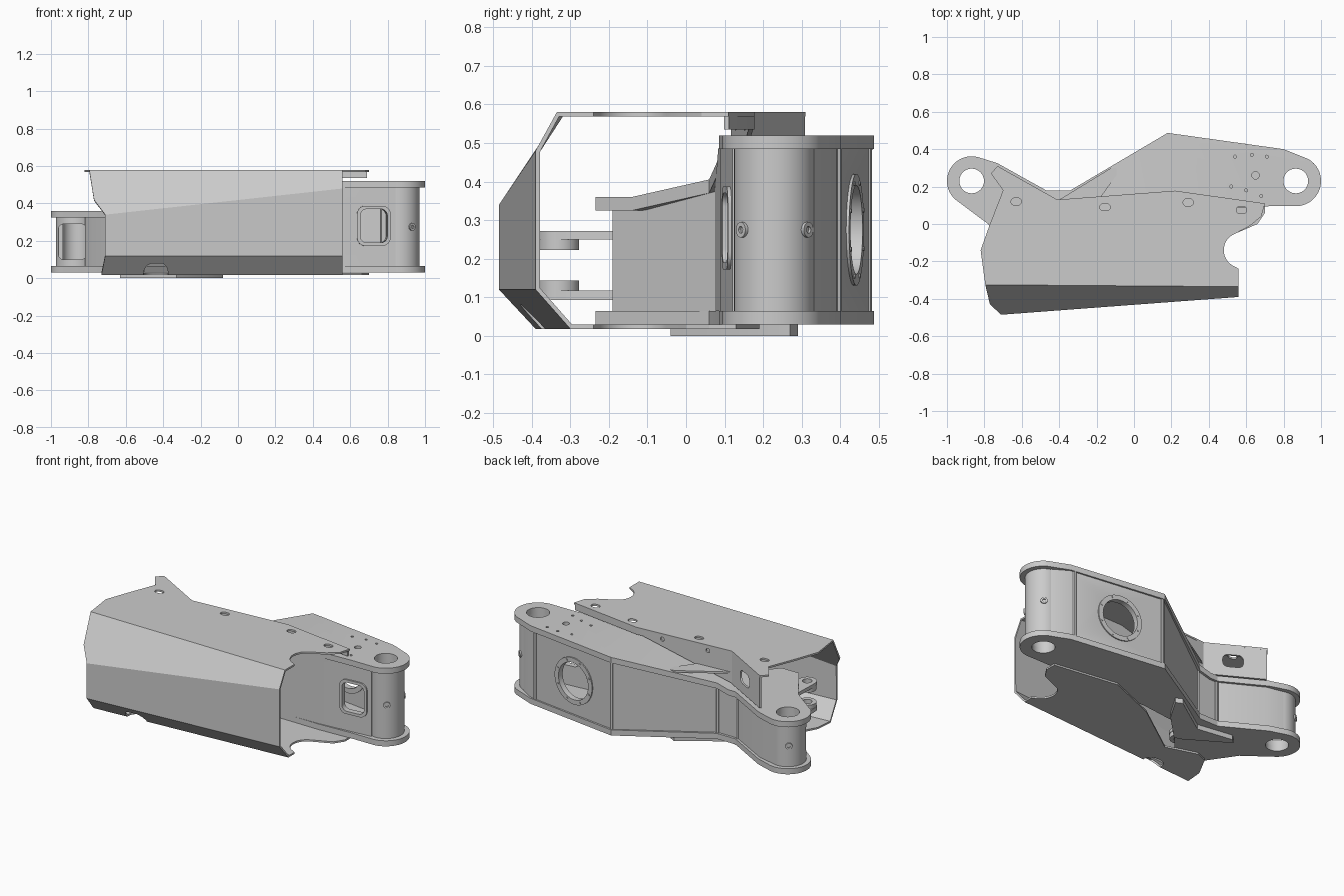
import bpy, bmesh
from math import sin, cos, radians
from mathutils import Vector, Matrix

if "Cube" in bpy.data.objects:
    bpy.data.objects.remove(bpy.data.objects["Cube"])

BENDS = (-0.42, 0.18)


def top_z(x):
    return 0.36 + 0.16 * min(1, max(0, (x - BENDS[0]) / (BENDS[1] - BENDS[0])))


def arc(cx, cy, r, a0, a1, n=20):
    return [(cx + r * cos(radians(a0 + (a1 - a0) * i / n)),
             cy + r * sin(radians(a0 + (a1 - a0) * i / n))) for i in range(n + 1)]


def rrect(w, h, r, n=6):
    return [p for sx, sy, a in ((1, 1, 0), (-1, 1, 90), (-1, -1, 180), (1, -1, 270))
            for p in arc(sx * (w / 2 - r), sy * (h / 2 - r), r, a, a + 90, n)]


def circle(r, n=40):
    return arc(0, 0, r, 0, 360 - 360 / n, n - 1)


def finish(name, bm):
    me = bpy.data.meshes.new(name)
    bm.to_mesh(me)
    bm.free()
    ob = bpy.data.objects.new(name, me)
    bpy.context.collection.objects.link(ob)
    return ob


def prism(name, pts, z0, z1, bent=False):
    bm = bmesh.new()
    f = bm.faces.new([bm.verts.new((x, y, z0)) for x, y in pts])
    ext = bmesh.ops.extrude_face_region(bm, geom=[f])
    bmesh.ops.translate(bm, vec=(0, 0, z1 - z0),
                        verts=[v for v in ext["geom"] if isinstance(v, bmesh.types.BMVert)])
    bmesh.ops.recalc_face_normals(bm, faces=bm.faces)
    if bent:
        for b in BENDS:
            bmesh.ops.bisect_plane(bm, geom=bm.verts[:] + bm.edges[:] + bm.faces[:],
                                   plane_co=(b, 0, 0), plane_no=(1, 0, 0))
        for v in bm.verts:
            v.co.z += top_z(v.co.x)
    return finish(name, bm)


def placed(name, pts, depth, loc, normal=(0, 0, 1)):
    ob = prism(name, pts, -depth / 2, depth / 2)
    q = Vector(normal).to_track_quat('Z', 'Y')
    ob.data.transform(Matrix.Translation(loc) @ q.to_matrix().to_4x4())
    return ob


def apply_mod(ob, kind, **props):
    m = ob.modifiers.new(kind.title(), kind)
    for k, v in props.items():
        setattr(m, k, v)
    bpy.context.view_layer.objects.active = ob
    bpy.ops.object.modifier_apply(modifier=m.name)


def cut(ob, pts, depth, loc, normal=(0, 0, 1)):
    c = placed("cutter", pts, depth, loc, normal)
    apply_mod(ob, 'BOOLEAN', operation='DIFFERENCE', solver='EXACT', object=c)
    bpy.data.objects.remove(c)


def ribbon(name, pts, lo, hi, thick):
    full = [pts[0]]
    for a, b in zip(pts, pts[1:]):
        ts = [(x - a[0]) / (b[0] - a[0]) for x in BENDS if abs(b[0] - a[0]) > 1e-6]
        for t in sorted(t for t in ts if 0.02 < t < 0.98):
            full.append((a[0] + t * (b[0] - a[0]), a[1] + t * (b[1] - a[1])))
        full.append(b)
    bm = bmesh.new()
    cols = [(bm.verts.new((x, y, lo(x))), bm.verts.new((x, y, hi(x)))) for x, y in full]
    for (a, b), (c, d) in zip(cols, cols[1:]):
        bm.faces.new((a, c, d, b))
    ob = finish(name, bm)
    apply_mod(ob, 'SOLIDIFY', thickness=thick, offset=0, use_even_offset=True)
    return ob


# Arm plates: bent top plate and flat bottom plate share one outline
L, R = (-0.868, 0.23), (0.865, 0.23)
outline = (arc(*L, 0.132, 73, 230) + [(-0.78, 0), (-0.62, -0.235), (-0.5, -0.235), (-0.25, 0.06),
           (0, 0.09), (0.5, 0.085), (0.72, 0.095)] + arc(*R, 0.135, -95, 60)
           + [(0.8, 0.4), (0.18, 0.487), (-0.34, 0.18), (-0.47, 0.18), (-0.73, 0.325)])
top = prism("arm_top_plate", outline, -0.035, 0, bent=True)
bottom = prism("arm_bottom_plate", outline, 0.03, 0.065)
for plate in (top, bottom):
    for c in (L, R):
        cut(plate, circle(0.066), 2, (*c, 0))
for x, y, r in ((0.54, 0.36, 0.008), (0.63, 0.37, 0.008), (0.71, 0.36, 0.008), (0.52, 0.2, 0.008),
                (0.6, 0.18, 0.008), (0.68, 0.15, 0.008), (0.65, 0.26, 0.02)):
    cut(top, circle(r, 16), 0.3, (x, y, 0.5))

# Arm side walls
under = lambda x: top_z(x) - 0.034
floor = lambda x: 0.064
back = ribbon("arm_back_wall", [(-0.84, 0.32), (-0.73, 0.295), (-0.475, 0.155), (-0.335, 0.155),
              (0.18, 0.465), (0.8, 0.38), (0.89, 0.325)], floor, under, 0.02)
front = ribbon("arm_front_wall", [(-0.81, 0.13), (-0.77, 0.03), (-0.63, -0.18), (-0.5, -0.18),
               (-0.24, 0.085), (0.5, 0.1), (0.84, 0.13)], floor, under, 0.02)

# Round access hole with a bolted ring in the back wall
n_back = Vector((0.137, 1, 0)).normalized()
hole = Vector((0.47, 0.425, 0.275))
cut(back, circle(0.13), 0.2, hole, n_back)
ring = placed("access_ring", circle(0.145), 0.035, hole, n_back)
cut(ring, circle(0.115), 0.2, hole, n_back)
side = n_back.cross(Vector((0, 0, 1)))
for i in range(8):
    a = radians(45 * i + 22)
    p = hole + side * 0.13 * cos(a) + Vector((0, 0, 0.13 * sin(a))) + n_back * 0.018
    placed("ring_bolt", circle(0.006, 10), 0.006, p, n_back)

# Vertical weld strips on the back wall
for x, y, h in ((0.185, 0.47, 0.485), (0.77, 0.392, 0.485), (-0.335, 0.162, 0.345),
                (-0.475, 0.162, 0.325)):
    prism("weld_strip", [(x + a, y + b) for a, b in circle(0.012, 8)], 0.064, h)

# Pin barrels at both ends with grease ports
barrels = []
for name, c, h, s in (("left_barrel", L, 0.326, -1), ("right_barrel", R, 0.486, 1)):
    z = (0.064 + h) / 2
    b = placed(name, circle(0.105), h - 0.064, (*c, z))
    cut(b, circle(0.07), 1, (*c, z))
    barrels.append(b)
    for a in (-52, 52):
        if s < 0 and a < 0:
            continue
        d = Vector((s * cos(radians(a)), sin(radians(a)), 0))
        port = placed("grease_port", circle(0.02, 20), 0.012, Vector((*c, z)) + d * 0.106, d)
        cut(port, circle(0.009, 12), 0.1, Vector((*c, z)) + d * 0.106, d)
cut(barrels[0], rrect(0.15, 0.19, 0.03), 0.16, (-0.885, 0.13, 0.195), (0, -1, 0))

# Front service window with frame
win = (0.725, 0.118, 0.28)
frame = placed("window_frame", rrect(0.18, 0.215, 0.045), 0.035, win, (0.09, -1, 0))
for ob in (front, barrels[1], frame):
    cut(ob, rrect(0.145, 0.18, 0.035), 0.14, win, (0.09, -1, 0))

# Cylinder mounting lugs with bosses
for z0, z1, b0, b1 in ((0.25, 0.272, 0.222, 0.25), (0.093, 0.117, 0.117, 0.143)):
    c = (-0.61, -0.33)
    lug = prism("cylinder_lug", arc(*c, 0.055, 180, 360) + [(-0.52, -0.17), (-0.66, -0.17)], z0, z1)
    boss = prism("lug_boss", [(c[0] + x, c[1] + y) for x, y in circle(0.053)], b0, b1)
    for ob in (lug, boss):
        cut(ob, circle(0.028, 24), 1, (*c, 0.2))

# Small stiffener plate under the elbow
prism("elbow_stiffener", [(-0.63, 0.13), (-0.6, 0.155), (-0.37, 0.12), (-0.12, 0.29),
      (-0.08, 0.27), (-0.17, 0.12), (-0.33, -0.04), (-0.37, -0.03)], 0, 0.03)

# Folded sheet guard: top, slanted, front, lower and bottom panels
notch = arc(0.575, -0.14, 0.095, 110, 250, 14)
top_pts = [(0.56, -0.335), (0.56, -0.24)] + notch[::-1] + [(0.62, -0.01), (0.68, 0.04), (0.7, 0.11),
          (0.22, 0.178), (-0.41, 0.13), (-0.73, 0.31), (-0.765, 0.27), (-0.7, 0.18), (-0.77, 0),
          (-0.82, -0.14), (-0.795, -0.325)]
bot_pts = [(0.56, -0.3), (0.56, -0.24)] + notch[::-1] + [(0.66, 0), (0.7, 0.06), (0.7, 0.13),
          (0.28, 0.19), (-0.04, 0.06), (-0.38, -0.18), (-0.58, -0.12), (-0.65, -0.15),
          (-0.72, -0.28), (-0.73, -0.39)]
bm = bmesh.new()
T = [bm.verts.new((x, y, 0.58)) for x, y in top_pts]
B = [bm.verts.new((x, y, 0.018)) for x, y in bot_pts]
chamfer, lu, ll, rl, ru = [bm.verts.new(p) for p in (
    (-0.77, -0.43, 0.42), (-0.71, -0.485, 0.34), (-0.71, -0.485, 0.12),
    (0.56, -0.39, 0.12), (0.56, -0.39, 0.48))]
bm.faces.new(T)
bm.faces.new(B[::-1])
bm.faces.new((T[-1], chamfer, lu))
bm.faces.new((T[-1], lu, ru, T[0]))
bm.faces.new((lu, ll, rl, ru))
bm.faces.new((ll, B[-1], B[0], rl))
guard = finish("sheet_guard", bm)
apply_mod(guard, 'SOLIDIFY', thickness=0.011, offset=-1, use_even_offset=True)
for x, y in ((-0.63, 0.12), (-0.155, 0.09), (0.29, 0.115), (0.575, 0.075)):
    cut(guard, rrect(0.055, 0.038, 0.0185), 0.1, (x, y, 0.58))
cut(guard, rrect(0.13, 0.12, 0.05), 0.1, (-0.44, -0.37, 0.03))

# Guard flange that drops to the arm, with slot and bolt holes
flange = ribbon("guard_flange", [(0.69, 0.105), (0.22, 0.171), (-0.41, 0.123), (-0.73, 0.303)],
                lambda x: top_z(x) + 0.015, lambda x: 0.575, 0.012)
cut(flange, rrect(0.12, 0.08, 0.03), 0.1, (-0.56, 0.207, 0.475), (0.18, 0.32, 0))
for x, y in ((-0.25, 0.135), (0.05, 0.158)):
    cut(flange, circle(0.013, 16), 0.1, (x, y, 0.545), (0, 1, 0))

# Rounded tab on the slope of the arm
prism("slope_tab", [(-0.4, 0.13), (-0.13, 0.295)] + arc(-0.105, 0.28, 0.02, 90, -30, 6)
      + [(-0.18, 0.14)], 0.435, 0.447)

for ob in bpy.context.scene.objects:
    bpy.ops.object.select_all(action='DESELECT')
    ob.select_set(True)
    bpy.context.view_layer.objects.active = ob
    bpy.ops.object.shade_smooth_by_angle(angle=radians(25))
